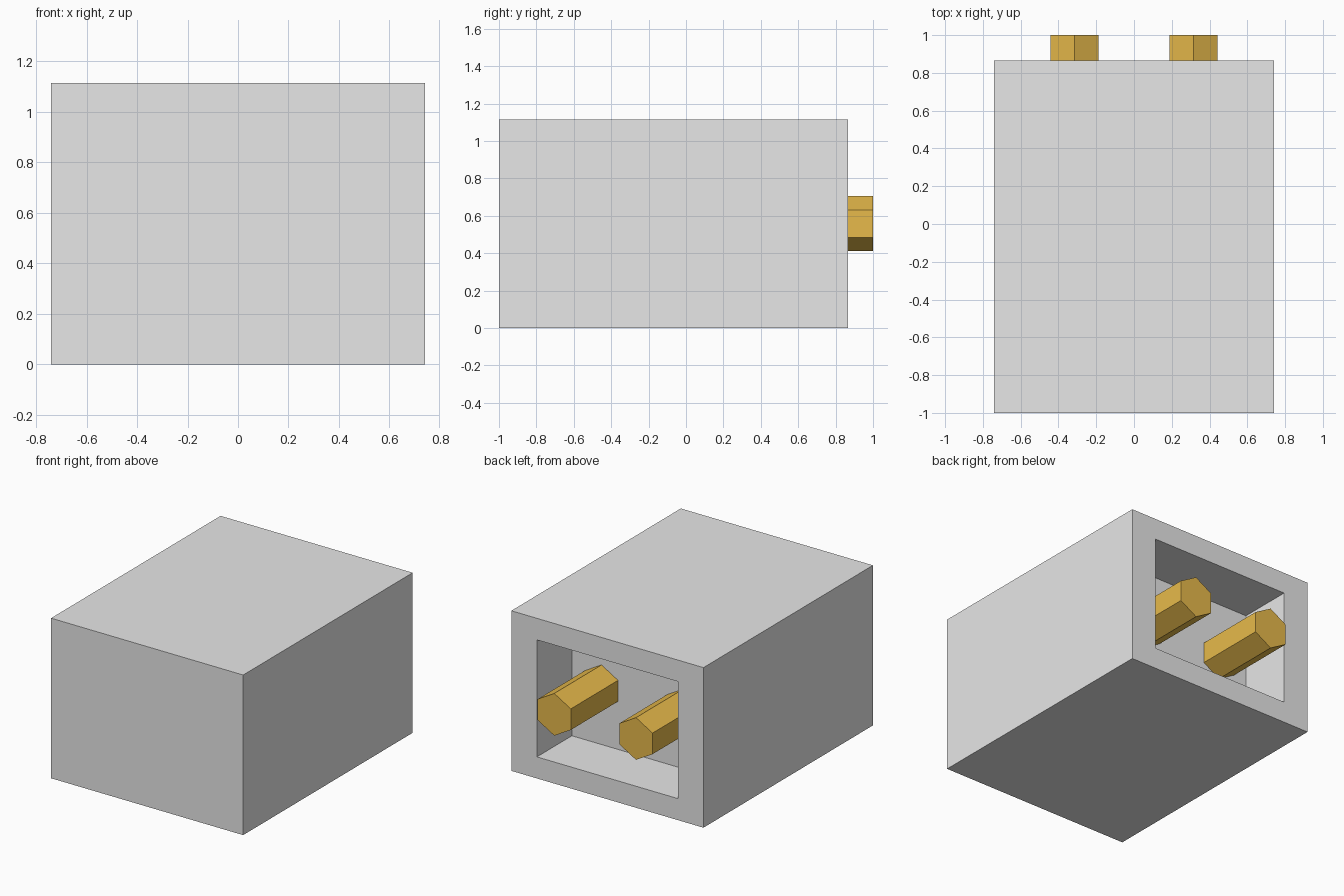
import bpy, bmesh, math
from mathutils import Matrix

if "Cube" in bpy.data.objects:
    bpy.data.objects.remove(bpy.data.objects["Cube"])

HALF_W, HEIGHT = 0.74, 1.115
FRONT, BACK, RECESS = -1.0, 0.865, 0.48   # y of front, back and recess floor
WALL_X, WALL_Z = 0.197, 0.15


def material(name, rgb):
    m = bpy.data.materials.new(name)
    m.diffuse_color = (*rgb, 1.0)
    m.use_nodes = True
    m.node_tree.nodes["Principled BSDF"].inputs["Base Color"].default_value = m.diffuse_color
    return m


def add_object(name, bm, mat):
    bmesh.ops.recalc_face_normals(bm, faces=bm.faces)
    mesh = bpy.data.meshes.new(name)
    bm.to_mesh(mesh)
    bm.free()
    mesh.materials.append(mat)
    obj = bpy.data.objects.new(name, mesh)
    bpy.context.collection.objects.link(obj)
    return obj


grey = material("light grey", (0.8, 0.8, 0.8))
brass = material("brass", (0.8, 0.49, 0.07))

# Housing: a box whose back face is inset and pushed inwards
bm = bmesh.new()
bmesh.ops.create_cube(bm, size=1)
bmesh.ops.scale(bm, vec=(2 * HALF_W, BACK - FRONT, HEIGHT), verts=bm.verts)
bmesh.ops.translate(bm, vec=(0, (BACK + FRONT) / 2, HEIGHT / 2), verts=bm.verts)
bm.normal_update()
back = max(bm.faces, key=lambda f: f.normal.y)
bmesh.ops.inset_individual(bm, faces=[back], thickness=0.1)
for v in back.verts:   # rim is wider at the sides than above and below
    v.co.x = math.copysign(HALF_W - WALL_X, v.co.x)
    v.co.z = WALL_Z if v.co.z < HEIGHT / 2 else HEIGHT - WALL_Z
floor = bmesh.ops.extrude_discrete_faces(bm, faces=[back])["faces"][0]
for v in floor.verts:
    v.co.y = RECESS
add_object("housing", bm, grey)

# Two hexagonal pins standing out of the recess, one corner upwards
for side, x in (("left", -0.315), ("right", 0.315)):
    bm = bmesh.new()
    bmesh.ops.create_cone(bm, cap_ends=True, segments=6, radius1=0.147,
                          radius2=0.147, depth=1.0 - RECESS)
    bmesh.ops.rotate(bm, cent=(0, 0, 0), verts=bm.verts,
                     matrix=Matrix.Rotation(math.pi / 2, 3, 'X'))
    # make sure a corner points straight up
    if max(v.co.z for v in bm.verts) < 0.14:
        bmesh.ops.rotate(bm, cent=(0, 0, 0), verts=bm.verts,
                         matrix=Matrix.Rotation(math.pi / 6, 3, 'Y'))
    bmesh.ops.translate(bm, vec=(x, (1.0 + RECESS) / 2, HEIGHT / 2), verts=bm.verts)
    add_object(side + "_pin", bm, brass)
